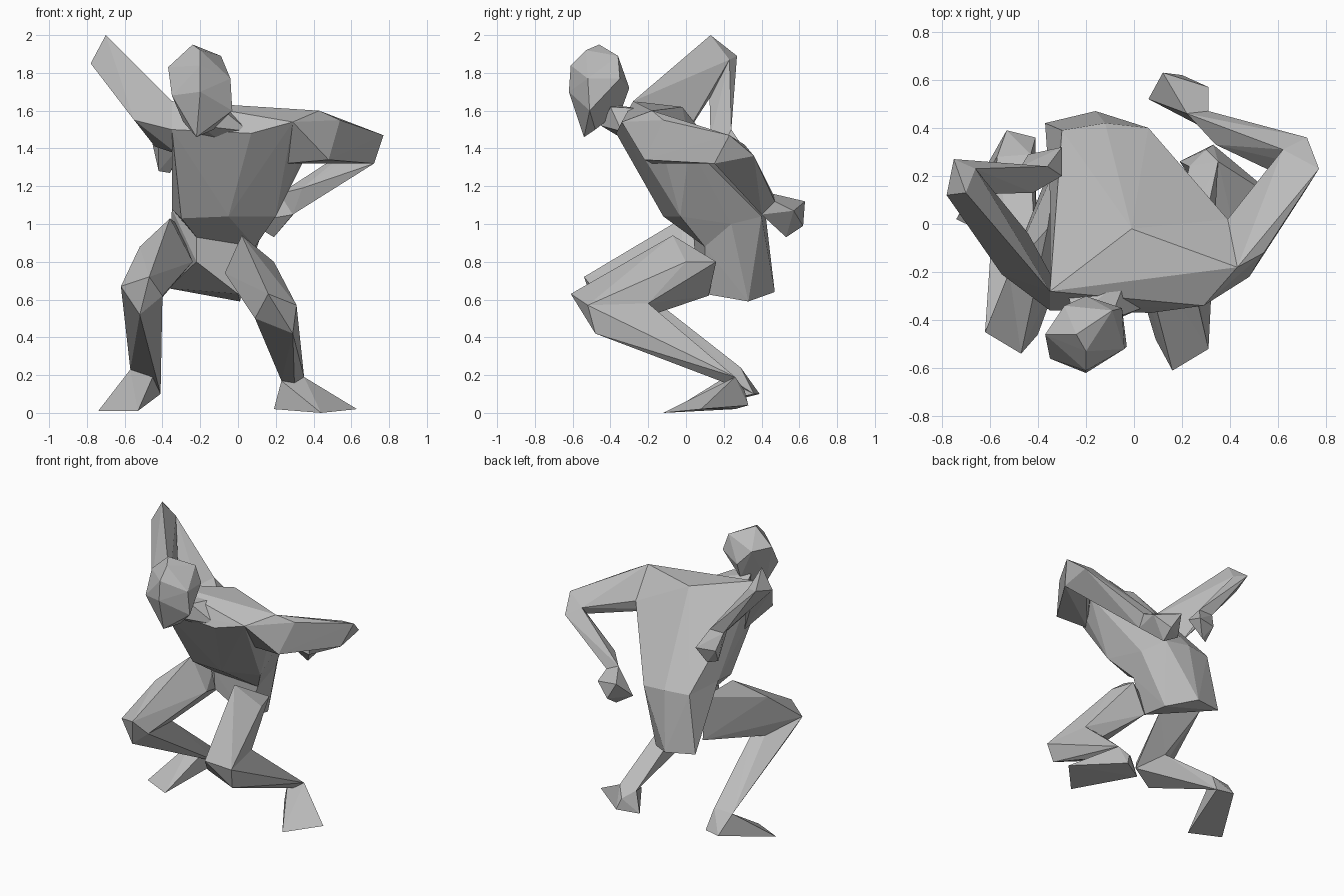
import bpy
import bmesh
from mathutils import Vector

# Remove the default object only
default_object = bpy.data.objects.get("Cube")
if default_object is not None:
    bpy.data.objects.remove(default_object, do_unlink=True)

# Single plain clay colour
clay = bpy.data.materials.new("plain_grey_clay")
clay.use_nodes = True
clay_colour = (0.5, 0.5, 0.5, 1.0)
clay.diffuse_color = clay_colour
for shader_node in clay.node_tree.nodes:
    if shader_node.type == 'BSDF_PRINCIPLED':
        shader_node.inputs["Base Color"].default_value = clay_colour
        shader_node.inputs["Roughness"].default_value = 0.8


def faceted_part(part_name, *landmark_groups):
    """Wrap flat facets around the landmarks of one body part."""
    mesh = bpy.data.meshes.new(part_name)
    builder = bmesh.new()
    landmarks = {tuple(point) for group in landmark_groups for point in group}
    for point in sorted(landmarks):
        builder.verts.new(Vector(point))
    hull = bmesh.ops.convex_hull(builder, input=builder.verts)
    leftovers = [item for item in hull["geom_interior"] + hull["geom_unused"]
                 if isinstance(item, bmesh.types.BMVert)]
    if leftovers:
        bmesh.ops.delete(builder, geom=list(set(leftovers)), context='VERTS')
    bmesh.ops.recalc_face_normals(builder, faces=builder.faces)
    builder.to_mesh(mesh)
    builder.free()
    mesh.materials.append(clay)
    body_part = bpy.data.objects.new(part_name, mesh)
    bpy.context.scene.collection.objects.link(body_part)
    return body_part


# Torso landmarks, from the shoulders down to the seat
nape = (-.01, -.02, 1.62)
left_shoulder_top = (.43, -.18, 1.6)
left_shoulder_front = (.29, -.34, 1.54)
left_armpit = (.25, -.18, 1.32)
left_shoulder_back = (.39, .02, 1.42)
right_shoulder_top = (-.35, -.28, 1.65)
right_shoulder_front = (-.35, -.36, 1.5)
right_armpit = (-.32, -.26, 1.37)
breastbone = (-.05, -.28, 1.33)
collar = (.07, -.37, 1.48)
belly = [(-.3, -.09, 1.03), (-.05, -.12, 1.04), (.2, -.03, 1.04)]
lower_belly = [(-.22, .04, .93), (.09, .1, .88)]
flanks = [(-.35, .13, 1.08), (.14, .24, 1.0)]
lower_back = [(-.3, .39, 1.06), (-.12, .42, 1.06), (.06, .4, 1.04)]
seat = [(-.16, .47, .64), (-.37, .42, .66), (.01, .33, .59)]
crotch = [(-.22, .05, .8), (-.1, .08, .72), (0, .1, .63)]

faceted_part("chest",
             [nape, left_shoulder_top, left_shoulder_front, left_armpit,
              left_shoulder_back, right_shoulder_top, right_shoulder_front,
              right_armpit, breastbone, collar],
             belly, lower_belly, flanks, lower_back)
faceted_part("pelvis", lower_belly, flanks, lower_back, seat, crotch)

# Head and neck, thrust forward over the right side
skull = [(-.24, -.46, 1.95), (-.2, -.53, 1.92), (-.09, -.36, 1.89),
         (-.29, -.34, 1.82), (-.37, -.46, 1.83), (-.2, -.61, 1.84),
         (-.04, -.52, 1.77), (-.05, -.35, 1.77), (-.2, -.3, 1.72)]
jaw = [(-.35, -.56, 1.68), (-.2, -.62, 1.7), (-.03, -.51, 1.6),
       (-.22, -.54, 1.46), (-.29, -.51, 1.54), (-.13, -.48, 1.5),
       (-.2, -.34, 1.61)]
neck_base = [(-.28, -.27, 1.58), (-.03, -.22, 1.61), (-.24, -.35, 1.48),
             (.06, -.34, 1.49), (-.12, -.35, 1.46)]
neck_top = [(-.25, -.39, 1.63), (-.1, -.4, 1.62), (-.2, -.45, 1.52)]
faceted_part("head", skull, jaw)
faceted_part("neck", neck_base, neck_top)

# Left arm, elbow out and hand behind the hip
left_shoulder = [left_shoulder_top, left_shoulder_front,
                 left_armpit, left_shoulder_back]
left_upper_middle = [(.54, -.12, 1.55), (.48, -.22, 1.34)]
left_elbow = [(.77, .23, 1.47), (.72, .15, 1.32),
              (.72, .36, 1.36), (.62, .31, 1.42)]
left_wrist = [(.22, .46, 1.16), (.31, .47, 1.12),
              (.29, .4, 1.05), (.34, .33, 1.19)]
left_knuckles = [(.06, .52, 1.01), (.12, .63, 1.12), (.19, .53, .93),
                 (.31, .57, 1.07), (.2, .62, .99)]
left_arm_chain = [("left_upper_arm", left_shoulder,
                   left_upper_middle + left_elbow),
                  ("left_forearm", left_elbow, left_wrist),
                  ("left_hand", left_wrist[:-1], left_knuckles)]

# Right arm, elbow raised and forearm folded down behind
right_shoulder = [right_shoulder_top, right_shoulder_front, right_armpit,
                  (-.55, -.21, 1.55), (-.44, -.04, 1.41)]
right_elbow = [(-.7, .13, 2.0), (-.78, .12, 1.85),
               (-.75, .27, 1.89), (-.66, .23, 1.87)]
right_wrist = [(-.47, .24, 1.5), (-.42, .13, 1.46), (-.36, .24, 1.5)]
right_knuckles = [(-.3, .2, 1.42), (-.3, .32, 1.38),
                  (-.42, .23, 1.28), (-.36, .27, 1.27), (-.44, .29, 1.38)]
right_arm_chain = [("right_upper_arm", right_shoulder, right_elbow),
                   ("right_forearm", right_elbow[1:], right_wrist),
                   ("right_hand", right_wrist, right_knuckles)]

# Left leg, deeply bent with the foot turned out
left_hip = [(.02, -.07, .94), (.19, .0, .8), (.14, .16, .8),
            (-.07, .05, .74), (.01, .12, .62)]
left_knee = [(.16, -.61, .63), (.31, -.52, .57),
             (.09, -.48, .5), (.29, -.48, .42)]
left_calf = [(.25, -.2, .58), (.13, -.2, .57)]
left_ankle = [(.23, .24, .17), (.35, .26, .19), (.3, .31, .12)]
left_sole = [(.19, .26, .02), (.33, .33, .04),
             (.44, -.12, 0), (.63, .08, .02)]
left_leg_chain = [("left_thigh", left_hip, left_knee + left_calf),
                  ("left_shin", left_knee + left_calf, left_ankle),
                  ("left_foot", left_ankle, left_sole)]

# Right leg, set wider and a little further back
right_hip = [(-.36, -.02, 1.03), (-.24, -.02, .8), (-.33, .28, .7),
             (-.32, .25, 1.0), (-.52, -.2, .88)]
right_knee = [(-.62, -.45, .67), (-.47, -.54, .72),
              (-.4, -.46, .62), (-.52, -.47, .52)]
right_calf = [(-.5, -.19, .6), (-.41, -.17, .6)]
right_ankle = [(-.57, .28, .23), (-.43, .29, .24), (-.41, .36, .1)]
right_sole = [(-.53, .39, .1), (-.74, .02, .01), (-.53, -.08, .01)]
right_leg_chain = [("right_thigh", right_hip, right_knee + right_calf),
                   ("right_shin", right_knee + right_calf, right_ankle),
                   ("right_foot", right_ankle, right_sole)]

# Build every limb segment between its neighbouring joints
for limb_chain in (left_arm_chain, right_arm_chain,
                   left_leg_chain, right_leg_chain):
    for segment_name, upper_joint, lower_joint in limb_chain:
        faceted_part(segment_name, upper_joint, lower_joint)
